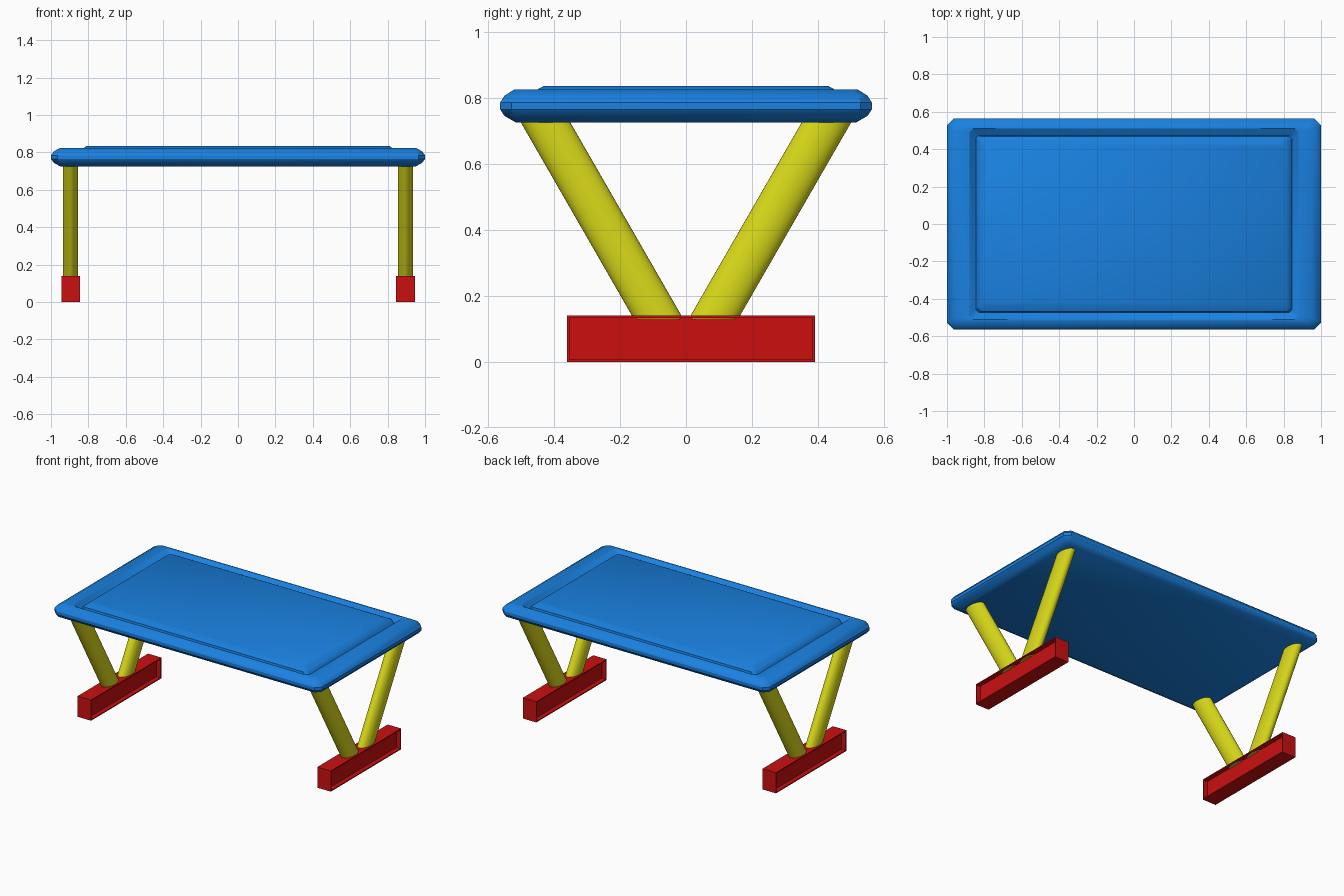
import bpy, bmesh, math
from mathutils import Vector, Matrix

if "Cube" in bpy.data.objects:
    bpy.data.objects.remove(bpy.data.objects["Cube"])


def material(name, rgb):
    m = bpy.data.materials.new(name)
    m.diffuse_color = (*rgb, 1)
    m.use_nodes = True
    m.node_tree.nodes["Principled BSDF"].inputs["Base Color"].default_value = m.diffuse_color
    return m


BLUE = material("blue", (0.01, 0.22, 0.75))
YELLOW = material("yellow", (0.7, 0.7, 0.01))
RED = material("red", (0.6, 0.005, 0.005))


def make_object(name, bm, mat, smooth_angle=None):
    bmesh.ops.recalc_face_normals(bm, faces=bm.faces)
    me = bpy.data.meshes.new(name)
    bm.to_mesh(me)
    bm.free()
    me.materials.append(mat)
    ob = bpy.data.objects.new(name, me)
    bpy.context.collection.objects.link(ob)
    if smooth_angle:
        bpy.context.view_layer.objects.active = ob
        ob.select_set(True)
        bpy.ops.object.shade_smooth_by_angle(angle=math.radians(smooth_angle))
        ob.select_set(False)
    return ob


def ring(bm, hx, hy, z, c):
    # rectangle with cut corners
    pts = [(hx, -hy + c), (hx, hy - c), (hx - c, hy), (-hx + c, hy),
           (-hx, hy - c), (-hx, -hy + c), (-hx + c, -hy), (hx - c, -hy)]
    return [bm.verts.new((x, y, z)) for x, y in pts]


# tabletop: rounded rim, groove and raised centre panel
bm = bmesh.new()
sections = [(0.95, 0.515, 0.725, 0.02), (0.985, 0.55, 0.745, 0.03),
            (1.0, 0.563, 0.765, 0.035), (1.0, 0.563, 0.785, 0.035),
            (0.985, 0.55, 0.806, 0.03), (0.95, 0.52, 0.825, 0.02),
            (0.88, 0.51, 0.825, 0.02), (0.845, 0.472, 0.795, 0.015),
            (0.835, 0.468, 0.815, 0.02), (0.81, 0.432, 0.835, 0.02)]
rings = [ring(bm, *s) for s in sections]
for a, b in zip(rings, rings[1:]):
    for i in range(8):
        j = (i + 1) % 8
        bm.faces.new((a[i], a[j], b[j], b[i]))
bm.faces.new(rings[0])
bm.faces.new(rings[-1])
make_object("tabletop", bm, BLUE, 30)


# oval leg sheared between two horizontal ends
def leg(name, x, side):
    bm = bmesh.new()
    n = 32
    ends = []
    for y, z in ((0.083, 0.13), (0.431, 0.735)):
        ends.append([bm.verts.new((x + 0.04 * math.cos(t * math.tau / n),
                                   side * y + 0.075 * math.sin(t * math.tau / n), z))
                     for t in range(n)])
    for i in range(n):
        j = (i + 1) % n
        bm.faces.new((ends[0][i], ends[0][j], ends[1][j], ends[1][i]))
    for e in ends:
        bm.faces.new(e)
    make_object(name, bm, YELLOW, 40)


# foot bar with a recess in each long side
def foot(name, x):
    bm = bmesh.new()
    bmesh.ops.create_cube(bm, size=1, matrix=Matrix.Translation((x, 0.015, 0.07))
                          @ Matrix.Diagonal((0.1, 0.75, 0.14, 1)))
    bm.normal_update()
    for f in [f for f in bm.faces if abs(f.normal.x) > 0.9]:
        push = Vector((-0.03 * f.normal.x, 0, 0))
        bmesh.ops.inset_region(bm, faces=[f], thickness=0.01)
        inner = bmesh.ops.extrude_face_region(bm, geom=[f])["geom"]
        bmesh.ops.translate(bm, vec=push,
                            verts=[v for v in inner if isinstance(v, bmesh.types.BMVert)])
        bmesh.ops.delete(bm, geom=[f], context='FACES')
    make_object(name, bm, RED)


for label, s in (("left", -1), ("right", 1)):
    foot(label + "_foot", 0.895 * s)
    leg(label + "_front_leg", 0.895 * s, -1)
    leg(label + "_back_leg", 0.895 * s, 1)
